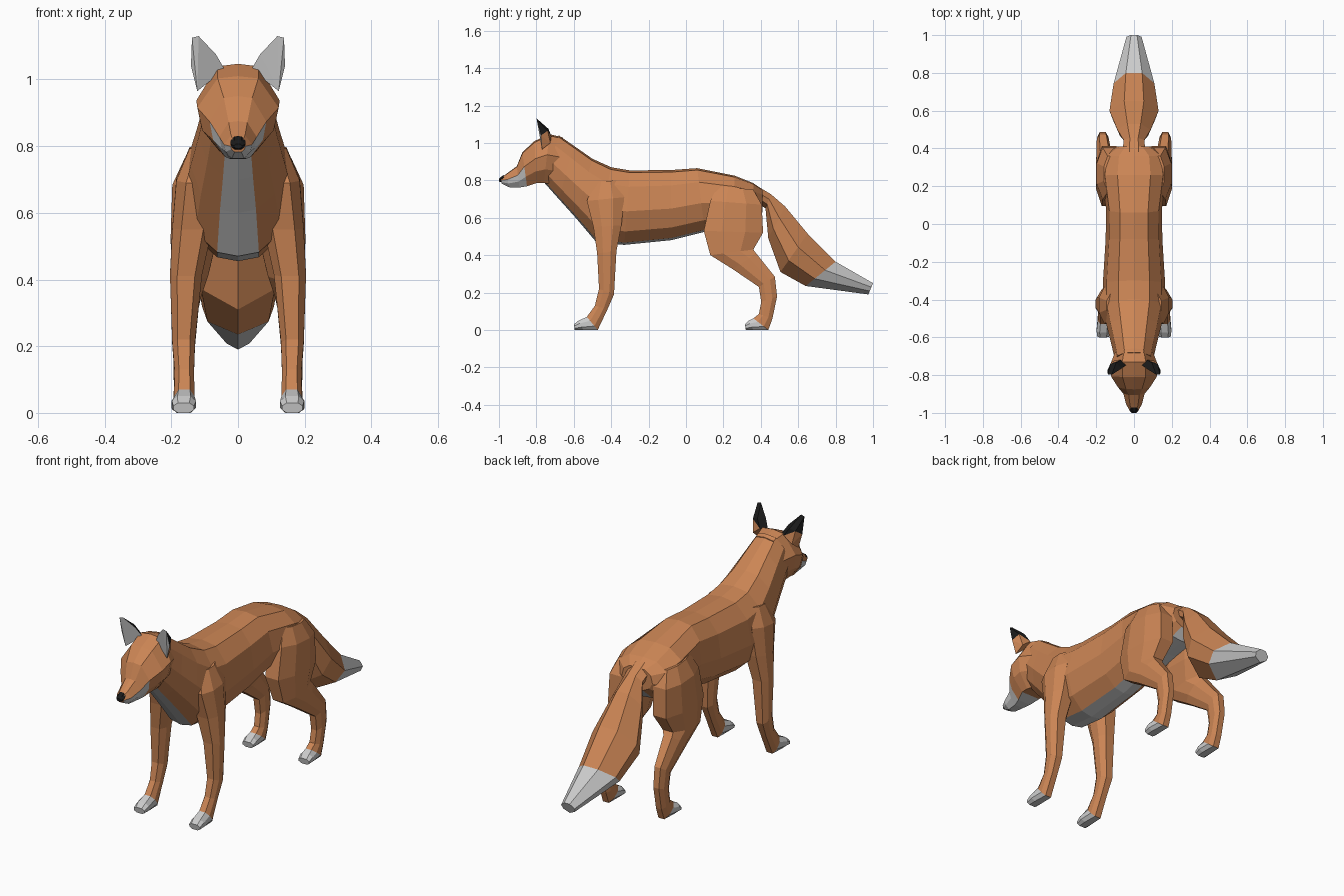
import bpy, bmesh
from mathutils import Vector


def material(name, rgb):
    m = bpy.data.materials.new(name)
    m.diffuse_color = (*rgb, 1)
    return m


MATS = [material("orange_fur", (0.60, 0.235, 0.09)),
        material("pale_fur", (0.56, 0.56, 0.56)),
        material("black_fur", (0.01, 0.01, 0.01))]


def finish(name, bm, mirror=False):
    bmesh.ops.recalc_face_normals(bm, faces=bm.faces)
    me = bpy.data.meshes.new(name)
    bm.to_mesh(me)
    bm.free()
    for m in MATS:
        me.materials.append(m)
    ob = bpy.data.objects.new(name, me)
    bpy.context.collection.objects.link(ob)
    if mirror:
        ob.modifiers.new("mirror", 'MIRROR').use_mirror_merge = False
    return ob


def loft(name, half, rings, paint=lambda i, t: 0, mirror=False):
    """Skin rings (y, z of one edge, y, z of the other, half width, centre x).
    half: (width factor, position between edges) down one side."""
    prof = half + [(-u, t) for u, t in reversed(half) if u > 0]
    n = len(prof)
    bm = bmesh.new()
    loops = []
    for y0, z0, y1, z1, w, *cx in rings:
        c = cx[0] if cx else 0
        loops.append([bm.verts.new((c + u * w, y0 + (y1 - y0) * t, z0 + (z1 - z0) * t))
                      for u, t in prof])
    for i in range(len(loops) - 1):
        a, b = loops[i], loops[i + 1]
        for k in range(n):
            q = (k + 1) % n
            f = bm.faces.new((a[k], a[q], b[q], b[k]))
            f.material_index = paint(i, (prof[k][1] + prof[q][1]) / 2)
    bm.faces.new(loops[0]).material_index = paint(0, 0.5)
    bm.faces.new(loops[-1]).material_index = paint(len(loops) - 2, 0.5)
    return finish(name, bm, mirror)


BODY = [(0, 0), (0.5, 0.03), (0.88, 0.22), (1, 0.55), (0.78, 0.82), (0.38, 0.97), (0, 1)]
HEAD = [(0, 0), (0.5, 0.03), (1, 0.42), (0.88, 0.72), (0.45, 1)]
LEG = [(0.55, 0), (1, 0.3), (1, 0.7), (0.55, 1)]
TAIL = [(0.4, 0), (1, 0.35), (0.85, 0.7), (0, 1)]

# Neck and trunk, with pale throat and belly
loft("body", BODY, [
    (-0.68, 1.04, -0.76, 0.79, 0.10),
    (-0.60, 0.985, -0.68, 0.70, 0.118),
    (-0.50, 0.915, -0.59, 0.60, 0.142),
    (-0.40, 0.87, -0.48, 0.47, 0.165),
    (-0.30, 0.853, -0.33, 0.455, 0.165),
    (-0.08, 0.855, -0.08, 0.48, 0.15),
    (0.06, 0.865, 0.10, 0.525, 0.148),
    (0.26, 0.825, 0.25, 0.56, 0.175),
    (0.36, 0.785, 0.37, 0.58, 0.16),
    (0.41, 0.75, 0.41, 0.63, 0.09),
], lambda i, t: 1 if t > 0.95 else 0)

# Head and muzzle, with pale jaw
loft("head", HEAD, [
    (-0.66, 1.03, -0.70, 0.78, 0.10),
    (-0.73, 1.047, -0.76, 0.785, 0.125),
    (-0.81, 1.01, -0.80, 0.785, 0.122),
    (-0.875, 0.95, -0.85, 0.768, 0.085),
    (-0.905, 0.875, -0.89, 0.762, 0.056),
    (-0.96, 0.835, -0.945, 0.763, 0.042),
    (-0.993, 0.812, -0.985, 0.782, 0.022),
], lambda i, t: 1 if (i >= 3 and t > 0.5) or (i == 2 and t > 0.9) else 0)

# Nose
loft("nose", HEAD, [
    (-0.972, 0.83, -0.975, 0.80, 0.022),
    (-0.99, 0.818, -0.99, 0.79, 0.022),
    (-1.0, 0.807, -1.0, 0.793, 0.013),
], lambda i, t: 2)

# Ears: pale inside, black back
bm = bmesh.new()
for p in [(0.04, -0.745, 1.03), (0.066, -0.765, 1.075), (0.118, -0.798, 1.13),
          (0.138, -0.798, 1.125), (0.141, -0.775, 1.04), (0.122, -0.77, 0.965),
          (0.07, -0.72, 1.035), (0.115, -0.725, 1.0), (0.095, -0.735, 1.075),
          (0.125, -0.74, 1.065)]:
    bm.verts.new(p)
bmesh.ops.convex_hull(bm, input=bm.verts)
bmesh.ops.recalc_face_normals(bm, faces=bm.faces)
for f in bm.faces:
    high = f.calc_center_median().z > 1.045
    f.material_index = 1 if f.normal.y < -0.3 else (2 if high else 0)
finish("ears", bm, True)

# Front legs with pale paws
loft("front_legs", LEG, [
    (-0.49, 0.79, -0.37, 0.80, 0.045, 0.10),
    (-0.53, 0.69, -0.33, 0.71, 0.065, 0.12),
    (-0.495, 0.55, -0.345, 0.56, 0.06, 0.137),
    (-0.475, 0.41, -0.372, 0.42, 0.048, 0.156),
    (-0.465, 0.22, -0.385, 0.19, 0.034, 0.163),
    (-0.487, 0.13, -0.42, 0.11, 0.029, 0.161),
    (-0.53, 0.07, -0.472, 0.0, 0.031, 0.161),
    (-0.575, 0.05, -0.55, 0.0, 0.036, 0.162),
    (-0.60, 0.03, -0.595, 0.0, 0.031, 0.163),
], lambda i, t: 1 if i >= 6 else 0, True)

# Hind legs with broad thighs and pale paws
loft("hind_legs", LEG, [
    (0.17, 0.77, 0.36, 0.75, 0.045, 0.115),
    (0.13, 0.69, 0.405, 0.67, 0.07, 0.127),
    (0.095, 0.53, 0.412, 0.52, 0.07, 0.132),
    (0.13, 0.40, 0.36, 0.43, 0.055, 0.145),
    (0.25, 0.325, 0.375, 0.41, 0.045, 0.155),
    (0.39, 0.23, 0.475, 0.285, 0.032, 0.165),
    (0.402, 0.15, 0.487, 0.18, 0.029, 0.165),
    (0.39, 0.085, 0.462, 0.06, 0.029, 0.163),
    (0.36, 0.062, 0.44, 0.0, 0.031, 0.163),
    (0.335, 0.05, 0.36, 0.0, 0.036, 0.164),
    (0.315, 0.03, 0.32, 0.0, 0.031, 0.165),
], lambda i, t: 1 if i >= 8 else 0, True)

# Bushy tail with pale tip
loft("tail", TAIL, [
    (0.38, 0.77, 0.38, 0.68, 0.06),
    (0.455, 0.725, 0.425, 0.65, 0.055),
    (0.53, 0.66, 0.44, 0.49, 0.088),
    (0.65, 0.515, 0.505, 0.31, 0.13),
    (0.80, 0.365, 0.64, 0.235, 0.108),
    (1.0, 0.25, 0.975, 0.19, 0.04),
], lambda i, t: 1 if i >= 4 else 0)
